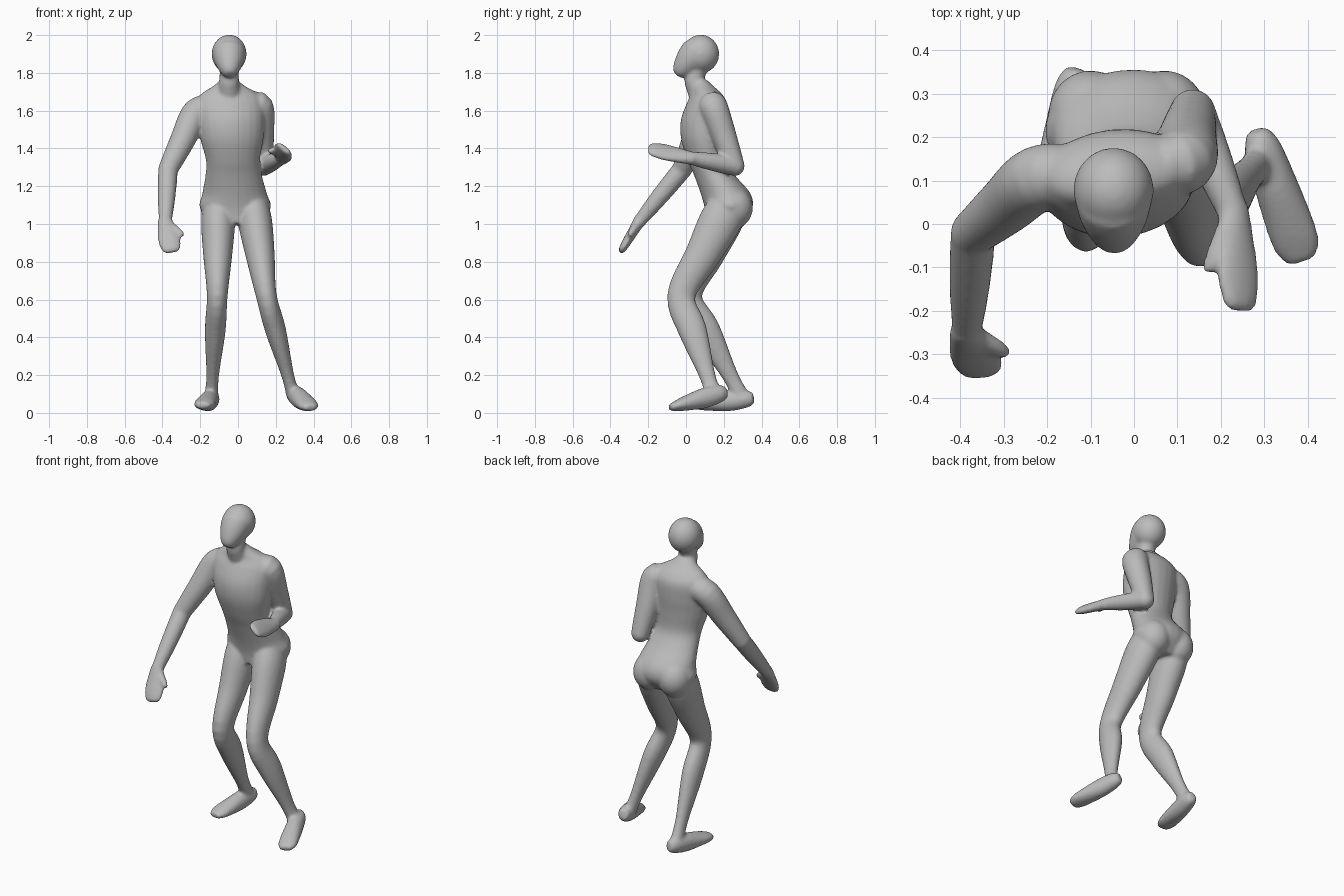
import bpy, bmesh, math
from mathutils import Vector, Matrix

cube = bpy.data.objects.get("Cube")
if cube:
    bpy.data.objects.remove(cube, do_unlink=True)

clay = bpy.data.materials.new("clay_grey")
clay.use_nodes = True
grey = (.5, .5, .5, 1)
clay.diffuse_color = grey
clay.node_tree.nodes["Principled BSDF"].inputs["Base Color"].default_value = grey

SIDES, STEPS = 24, 5
ACROSS, UP = Vector((1, 0, 0)), Vector((0, 0, 1))
bm = bmesh.new()


def smooth_rows(rows):
    """Catmull-Rom samples through rows of x, y, z, width, depth."""
    samples = []
    for i, here in enumerate(rows[:-1]):
        before, after = rows[max(i - 1, 0)], rows[i + 1]
        beyond = rows[min(i + 2, len(rows) - 1)]
        for step in range(STEPS):
            t = step / STEPS
            start_pull = (after - before) / 2
            end_pull = (beyond - here) / 2
            change = after - here
            bend = 3 * change - 2 * start_pull - end_pull
            twist = start_pull + end_pull - 2 * change
            samples.append(here + t * (start_pull + t * (bend + t * twist)))
    return samples + [rows[-1]]


def loft(centres, widths, depths, side=ACROSS, axis=None):
    """Skin ellipses along a path; side is the width direction."""
    rows = [Vector((*c, w, d)) for c, w, d in zip(centres, widths, depths)]
    rows = smooth_rows(rows)
    points = [Vector(row[:3]) for row in rows]
    last = len(points) - 1
    rings = []
    for i, (point, row) in enumerate(zip(points, rows)):
        along = axis or (points[min(i + 1, last)] - points[max(i - 1, 0)]).normalized()
        across = (side - along * side.dot(along)).normalized()
        outward = along.cross(across)
        angles = [math.tau * k / SIDES for k in range(SIDES)]
        rings.append([bm.verts.new(point + across * row[3] * math.cos(a)
                                   + outward * row[4] * math.sin(a)) for a in angles])
    for low, high in zip(rings, rings[1:]):
        for k in range(SIDES):
            n = (k + 1) % SIDES
            bm.faces.new((low[k], low[n], high[n], high[k]))
    bm.faces.new(rings[0][::-1])
    bm.faces.new(rings[-1])


def ball(centre, radii):
    bmesh.ops.create_uvsphere(bm, u_segments=SIDES, v_segments=16, radius=1,
                              matrix=Matrix.Translation(centre) @ Matrix.Diagonal((*radii, 1)))


def between(start, end, fractions):
    return [start.lerp(end, f) for f in fractions]


def arm(shoulder, elbow, wrist, fingertip, thumb_tip, thumb_side):
    """Upper arm, forearm, mitten hand and thumb from the joint positions."""
    shoulder, elbow, wrist, fingertip, thumb_tip, thumb_side = map(
        Vector, (shoulder, elbow, wrist, fingertip, thumb_tip, thumb_side))
    chest = Vector((-.03, .12, 1.63))
    radii = [.07, .076, .067, .053]
    loft([chest.lerp(shoulder, .5)] + between(shoulder, elbow, (0, .5, 1)), radii, radii)
    ball(elbow, [.053] * 3)
    radii = [.052, .05, .044, .034]
    loft(between(elbow, wrist, (0, .3, .65, 1)), radii, radii)
    loft(between(wrist, fingertip, (-.1, .35, .65, .9, 1)), [.036, .054, .06, .05, .034],
         [.034, .027, .024, .019, .011], thumb_side)
    knuckle = wrist.lerp(fingertip, .15) + thumb_side * .03
    radii = [.022, .02, .013]
    loft(between(knuckle, thumb_tip, (0, .6, 1)), radii, radii, UP)


def leg(hip, knee, ankle, heel, toe):
    """Thigh, shin and foot from the joint positions."""
    hip, knee, ankle, heel, toe = map(Vector, (hip, knee, ankle, heel, toe))
    loft(between(hip, knee, (-.15, .1, .5, 1)) + between(knee, ankle, (.35, .8, 1)),
         [.08, .09, .077, .055, .055, .034, .036], [.1, .112, .094, .075, .076, .044, .044])
    loft(between(heel, toe, (0, .12, .4, .75, .9, 1)), [.024, .042, .05, .056, .052, .034],
         [.03, .046, .054, .038, .027, .018])


# torso: y, z, width, depth of each ring, leaning to its right as it rises
torso = [(.2, 1, .08, .09), (.225, 1.08, .187, .125), (.21, 1.16, .172, .132),
         (.15, 1.26, .15, .108), (.11, 1.34, .144, .102), (.092, 1.45, .168, .118),
         (.095, 1.55, .178, .122), (.11, 1.64, .18, .105), (.11, 1.69, .15, .078),
         (.09, 1.73, .085, .055), (.075, 1.76, .05, .04)]
loft([(.04 - z / 20, y, z) for y, z, _, _ in torso], [ring[2] for ring in torso],
     [ring[3] for ring in torso], Vector((1, .1, 0)), UP)
for x in (-.1, .07):
    ball((x, .25, 1.085), (.098, .104, .11))

# neck, skull and face tapering to the chin
neck = [.05, .052, .058, .07]
loft([(-.045, .08, 1.86), (-.047, .045, 1.77), (-.048, .06, 1.72), (-.045, .1, 1.64)], neck, neck)
ball((-.047, .078, 1.9), (.093, .098, .102))
face = [.088, .08, .06, .04, .022]
brow, chin = Vector((-.047, .06, 1.91)), Vector((-.045, -.05, 1.79))
loft(between(brow, chin, (0, .33, .68, .9, 1)), face, face)

# limbs: right arm hangs forward, left arm is bent, knees are flexed
arm((-.22, .105, 1.59), (-.37, -.02, 1.29), (-.385, -.25, 1.01), (-.35, -.347, .85),
    (-.29, -.3, .94), (1, 0, 0))
arm((.112, .145, 1.62), (.135, .258, 1.307), (.23, .02, 1.35), (.245, -.2, 1.4),
    (.168, -.112, 1.39), (-.75, 0, .66))
leg((-.105, .205, 1.05), (-.11, .01, .62), (-.14, .285, .1), (-.133, .358, .078),
    (-.187, .03, .04))
leg((.085, .2, 1.05), (.15, -.025, .62), (.29, .145, .1), (.282, .215, .112),
    (.388, -.085, .027))

bmesh.ops.recalc_face_normals(bm, faces=bm.faces)
mesh = bpy.data.meshes.new("body")
bm.to_mesh(mesh)
bm.free()
mesh.materials.append(clay)
body = bpy.data.objects.new("body", mesh)
bpy.context.collection.objects.link(body)

# fuse the overlapping parts into one soft skin
fuse = body.modifiers.new("fuse", 'REMESH')
fuse.mode = 'VOXEL'
fuse.voxel_size = .009
fuse.use_smooth_shade = True
soften = body.modifiers.new("soften", 'SMOOTH')
soften.factor = .5
soften.iterations = 8
